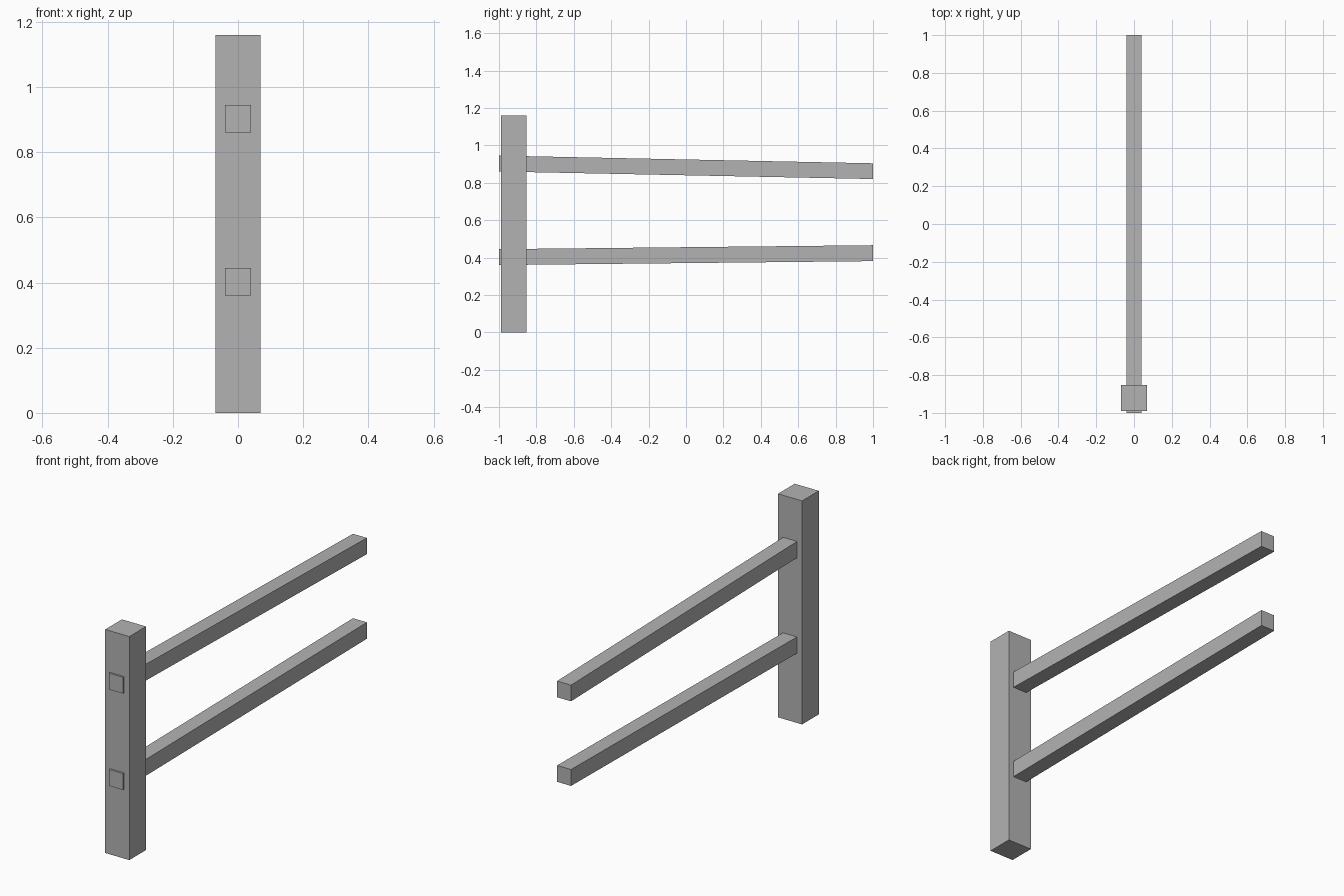
import bpy
import bmesh

if "Cube" in bpy.data.objects:
    bpy.data.objects.remove(bpy.data.objects["Cube"])

grey = bpy.data.materials.new("plain grey")
grey.diffuse_color = (0.45, 0.45, 0.45, 1)
grey.use_nodes = True
grey.node_tree.nodes["Principled BSDF"].inputs["Base Color"].default_value = grey.diffuse_color


def beam(name, half_width, y_front, y_back, z_front, z_back):
    """Box along y whose bottom and top heights may differ at each end."""
    bm = bmesh.new()
    bmesh.ops.create_cube(bm, size=2)
    for v in bm.verts:
        y, heights = (y_front, z_front) if v.co.y < 0 else (y_back, z_back)
        v.co = (v.co.x * half_width, y, heights[0 if v.co.z < 0 else 1])
    mesh = bpy.data.meshes.new(name)
    bm.to_mesh(mesh)
    bm.free()
    mesh.materials.append(grey)
    obj = bpy.data.objects.new(name, mesh)
    bpy.context.collection.objects.link(obj)
    return obj


# Upright post
beam("post", 0.069, -0.99, -0.853, (0, 1.16), (0, 1.16))

# Two rails passing through the post, each slightly off level
beam("upper_rail", 0.04, -1, 1, (0.86, 0.945), (0.82, 0.904))
beam("lower_rail", 0.04, -1, 1, (0.36, 0.445), (0.381, 0.466))
